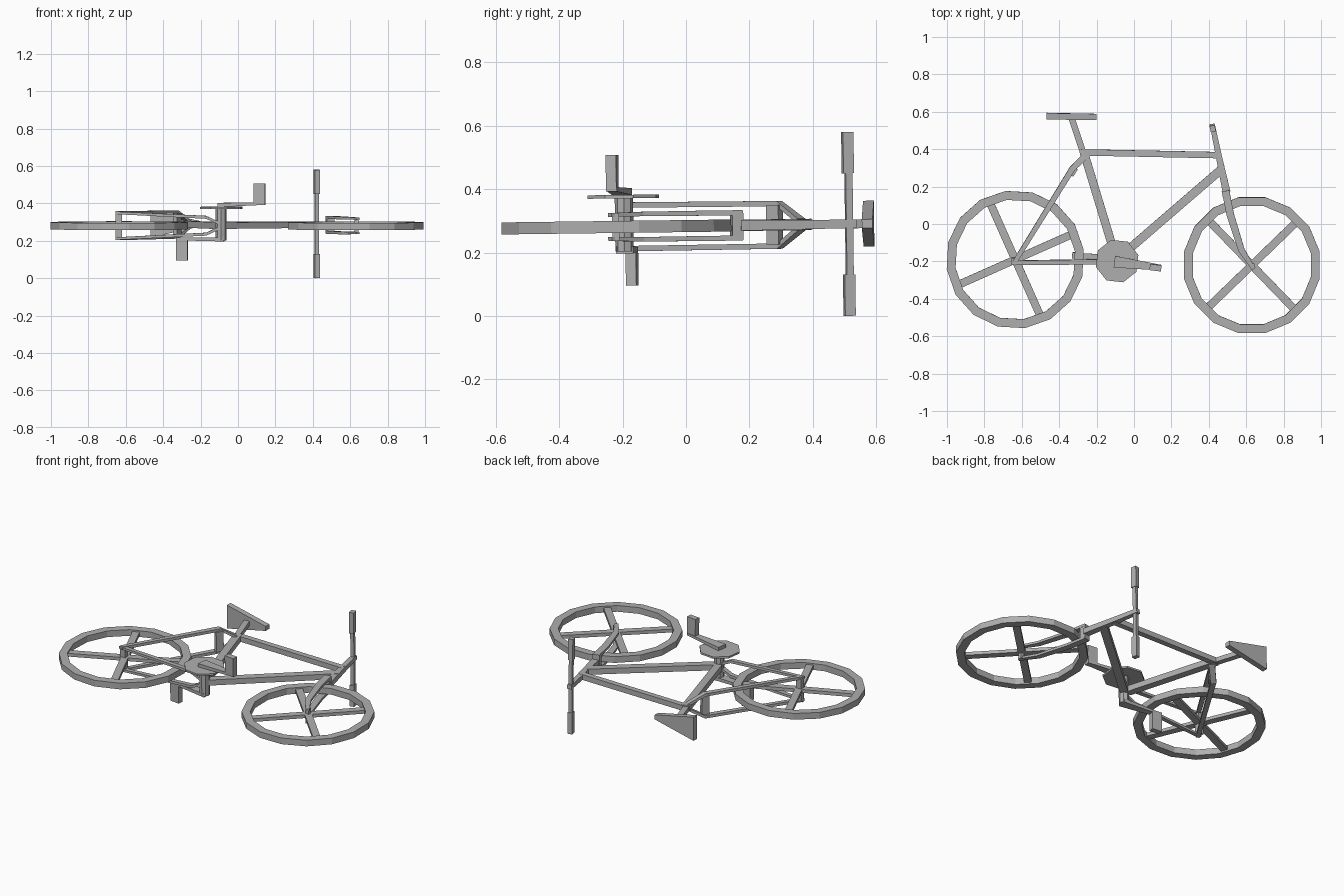
import bpy, bmesh, math
from mathutils import Matrix, Vector

if "Cube" in bpy.data.objects:
    bpy.data.objects.remove(bpy.data.objects["Cube"])

grey = bpy.data.materials.new("plain grey")
grey.diffuse_color = (0.43, 0.43, 0.43, 1)
grey.use_nodes = True
grey.node_tree.nodes["Principled BSDF"].inputs["Base Color"].default_value = grey.diffuse_color

# The bicycle lies on its side, tipped very slightly; parts use z = 0 as mid plane
LAY = Matrix.Translation((0, 0, 0.2835)) @ Matrix.Rotation(0.013, 4, 'X')


def finish(name, bm):
    bmesh.ops.recalc_face_normals(bm, faces=bm.faces)
    mesh = bpy.data.meshes.new(name)
    bm.to_mesh(mesh)
    bm.free()
    mesh.transform(LAY)
    mesh.materials.append(grey)
    ob = bpy.data.objects.new(name, mesh)
    bpy.context.collection.objects.link(ob)
    return ob


def tube(name, stations):
    """Square tube through (x, y, z, width in plane, depth along z)."""
    bm = bmesh.new()
    rings = []
    pts = [Vector(s[:3]) for s in stations]
    for i, (p, s) in enumerate(zip(pts, stations)):
        t = pts[min(i + 1, len(pts) - 1)] - pts[max(i - 1, 0)]
        side = Vector((-t.y, t.x, 0)).normalized() * s[3] / 2
        up = Vector((0, 0, s[4] / 2))
        rings.append([bm.verts.new(p + a * side + b * up)
                      for a, b in ((-1, -1), (1, -1), (1, 1), (-1, 1))])
    for a, b in zip(rings, rings[1:]):
        for k in range(4):
            bm.faces.new((a[k], a[(k + 1) % 4], b[(k + 1) % 4], b[k]))
    bm.faces.new(rings[0])
    bm.faces.new(rings[-1])
    return finish(name, bm)


def post(name, x, y, z0, z1, wx, wy, angle=0):
    """Box standing along z."""
    bm = bmesh.new()
    m = (Matrix.Translation((x, y, (z0 + z1) / 2)) @ Matrix.Rotation(angle, 4, 'Z')
         @ Matrix.Diagonal((wx, wy, z1 - z0, 1)))
    bmesh.ops.create_cube(bm, size=1, matrix=m)
    return finish(name, bm)


def disc(name, x, y, z0, z1, r, sides, turn=0):
    bm = bmesh.new()
    m = Matrix.Translation((x, y, (z0 + z1) / 2)) @ Matrix.Rotation(turn, 4, 'Z')
    bmesh.ops.create_cone(bm, cap_ends=True, segments=sides, radius1=r, radius2=r,
                          depth=z1 - z0, matrix=m)
    return finish(name, bm)


def wheel(name, cx, cy, turn, spoke_angle):
    # Rim: sixteen-sided rectangular ring
    n, bm, rings = 16, bmesh.new(), []
    for i in range(n):
        a = turn + 2 * math.pi * i / n
        rings.append([bm.verts.new((cx + r * math.cos(a), cy + r * math.sin(a), z))
                      for r, z in ((0.37, -0.019), (0.37, 0.019), (0.322, 0.019), (0.322, -0.019))])
    for i in range(n):
        a, b = rings[i], rings[(i + 1) % n]
        for k in range(4):
            bm.faces.new((a[k], a[(k + 1) % 4], b[(k + 1) % 4], b[k]))
    finish(name + "_rim", bm)
    # Two crossed bars make four spokes
    for j in range(2):
        a = spoke_angle + j * math.pi / 2
        dx, dy = 0.33 * math.cos(a), 0.33 * math.sin(a)
        tube(f"{name}_spokes_{j}", [(cx - dx, cy - dy, 0, 0.042, 0.02),
                                    (cx + dx, cy + dy, 0, 0.042, 0.02)])


wheel("rear_wheel", -0.635, -0.19, math.radians(8), math.radians(24))
wheel("front_wheel", 0.63, -0.22, math.radians(11.25), math.radians(44))

# Main frame
tube("top_tube", [(-0.285, 0.383, 0, 0.034, 0.032), (0.46, 0.368, 0, 0.034, 0.032)])
tube("seat_tube", [(-0.27, 0.39, 0, 0.045, 0.036), (-0.1, -0.17, 0, 0.045, 0.036)])
tube("seat_post", [(-0.335, 0.57, 0, 0.034, 0.028), (-0.268, 0.37, 0, 0.034, 0.028)])
tube("down_tube", [(0.47, 0.295, 0, 0.046, 0.034), (-0.08, -0.18, 0, 0.046, 0.034)])
tube("head_tube", [(0.418, 0.535, 0, 0.027, 0.026), (0.452, 0.37, 0, 0.032, 0.03),
                   (0.495, 0.17, 0, 0.042, 0.034)])

# Paired stays and fork blades, mirrored about the mid plane
for side, s in (("upper", 1), ("lower", -1)):
    tube(f"{side}_seat_stay", [(-0.645, -0.215, 0.069 * s, 0.024, 0.017),
                               (-0.33, 0.295, 0.067 * s, 0.032, 0.017),
                               (-0.26, 0.365, 0.01 * s, 0.034, 0.017)])
    tube(f"{side}_chain_stay", [(-0.655, -0.207, 0.069 * s, 0.024, 0.014),
                                (-0.17, -0.202, 0.045 * s, 0.028, 0.016),
                                (-0.095, -0.2, 0.01 * s, 0.03, 0.016)])
    tube(f"{side}_fork_blade", [(0.49, 0.175, 0.04 * s, 0.04, 0.016),
                                (0.515, 0.05, 0.04 * s, 0.04, 0.016),
                                (0.575, -0.14, 0.04 * s, 0.034, 0.014),
                                (0.64, -0.24, 0.038 * s, 0.022, 0.012)])

# Cross pieces
post("seat_stay_bridge", -0.325, 0.28, -0.062, 0.062, 0.028, 0.045, math.radians(-32))
post("fork_crown", 0.492, 0.16, -0.047, 0.047, 0.04, 0.035, math.radians(12))
post("rear_axle", -0.638, -0.195, -0.069, 0.069, 0.034, 0.03)
post("front_axle", 0.633, -0.222, -0.044, 0.044, 0.022, 0.022)

# Crankset and pedals
disc("bottom_bracket", -0.09, -0.195, -0.078, 0.1, 0.029, 8)
disc("chainring", -0.09, -0.197, 0.09, 0.101, 0.118, 8, math.radians(16))
tube("upper_crank", [(-0.105, -0.2, 0.111, 0.062, 0.022), (0.145, -0.232, 0.119, 0.03, 0.014)])
post("upper_pedal", 0.115, -0.231, 0.112, 0.227, 0.062, 0.033, math.radians(-7))
tube("lower_crank", [(-0.075, -0.195, -0.073, 0.055, 0.022), (-0.328, -0.17, -0.071, 0.03, 0.014)])
post("lower_pedal", -0.3, -0.172, -0.186, -0.064, 0.062, 0.033, math.radians(-7))

# Saddle: wide at the back, narrow nose
tube("saddle", [(-0.467, 0.577, 0, 0.034, 0.145), (-0.2, 0.572, 0, 0.034, 0.028)])

# Straight handlebar with thicker grips
post("handlebar", 0.421, 0.515, -0.2, 0.2, 0.021, 0.022, math.radians(12))
for side, s in (("upper", 1), ("lower", -1)):
    lo, hi = sorted((0.16 * s, 0.29 * s))
    post(f"{side}_grip", 0.421, 0.513, lo, hi, 0.028, 0.034, math.radians(12))
